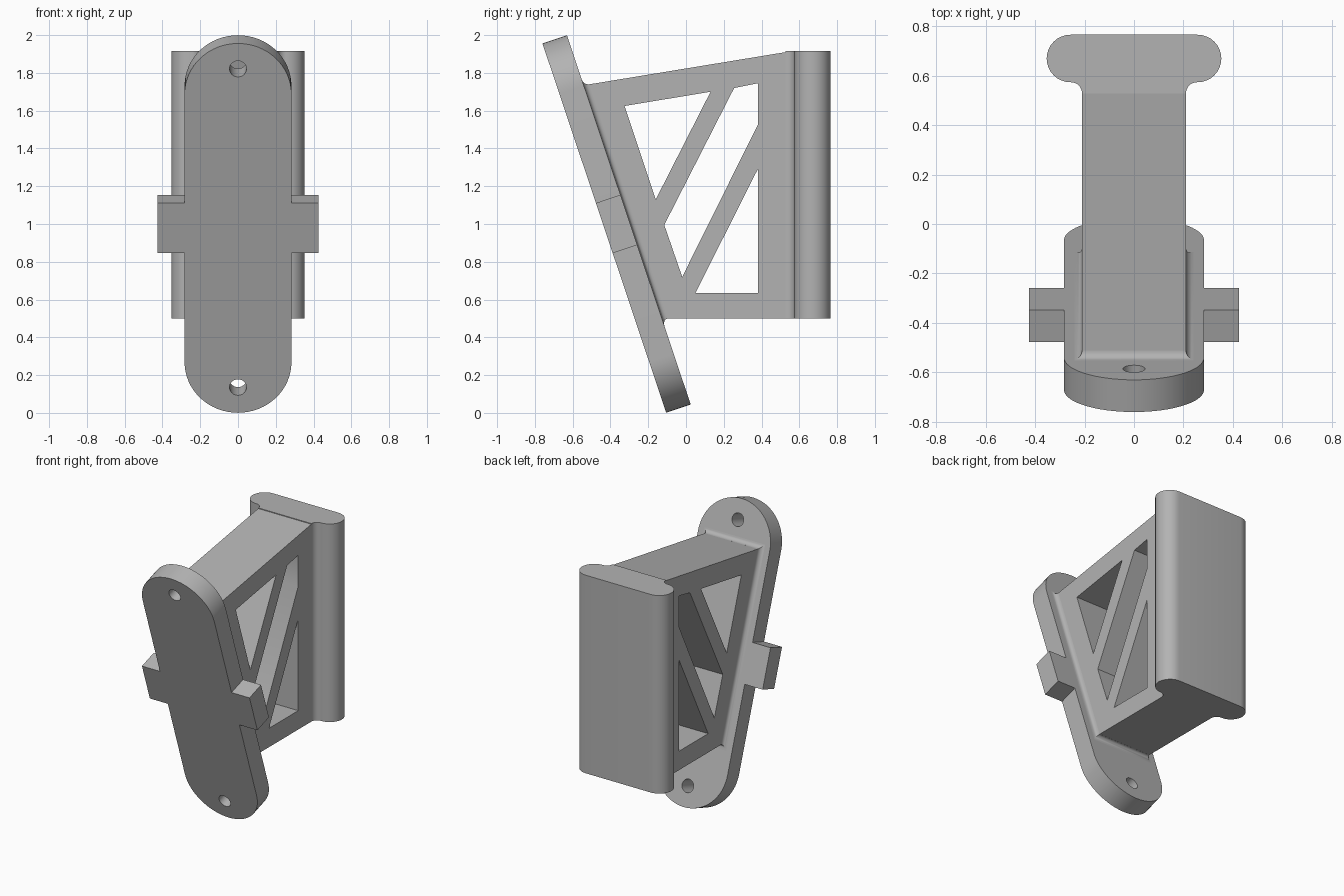
import bpy, bmesh
from math import sin, cos, pi, radians, sqrt
from mathutils import Matrix, Vector

cube = bpy.data.objects.get("Cube")
if cube:
    bpy.data.objects.remove(cube, do_unlink=True)

grey = bpy.data.materials.new("plain grey")
grey.use_nodes = True
COLOUR = (0.45, 0.45, 0.45, 1)
grey.diffuse_color = COLOUR
grey.node_tree.nodes["Principled BSDF"].inputs["Base Color"].default_value = COLOUR


def arc(cx, cy, r, a, b, n=16):
    steps = [radians(a + (b - a) * i / n) for i in range(n + 1)]
    return [(cx + r * cos(t), cy + r * sin(t)) for t in steps]


def mirrored(points):
    return points + [(-x, y) for x, y in reversed(points)]


def frame(x, y, z, origin):
    m = Matrix((x, y, z)).transposed().to_4x4()
    m.translation = origin
    return m


def finish(name, bm, matrix):
    bmesh.ops.remove_doubles(bm, verts=bm.verts, dist=0.0005)
    bmesh.ops.recalc_face_normals(bm, faces=bm.faces)
    mesh = bpy.data.meshes.new(name)
    bm.to_mesh(mesh)
    bm.free()
    mesh.materials.clear()
    mesh.materials.append(grey)
    mesh.shade_smooth()
    mesh.set_sharp_from_angle(angle=radians(30))
    obj = bpy.data.objects.new(name, mesh)
    obj.matrix_world = matrix
    bpy.context.collection.objects.link(obj)


def prism(name, loops, half_depth, matrix):
    """Extrude an outline; further loops become through holes."""
    curve = bpy.data.curves.new(name, 'CURVE')
    curve.dimensions = '2D'
    curve.fill_mode = 'BOTH'
    curve.extrude = half_depth
    for loop in loops:
        spline = curve.splines.new('POLY')
        spline.points.add(len(loop) - 1)
        for p, (x, y) in zip(spline.points, loop):
            p.co = (x, y, 0, 1)
        spline.use_cyclic_u = True
    helper = bpy.data.objects.new(name + " helper", curve)
    bpy.context.collection.objects.link(helper)
    graph = bpy.context.evaluated_depsgraph_get()
    mesh = bpy.data.meshes.new_from_object(helper.evaluated_get(graph))
    bm = bmesh.new()
    bm.from_mesh(mesh)
    bpy.data.objects.remove(helper, do_unlink=True)
    bpy.data.curves.remove(curve)
    bpy.data.meshes.remove(mesh)
    finish(name, bm, matrix)


# Tilted mounting plate: rounded ends, side tabs and two screw holes
up = Vector((0, -0.655, 1.955)).normalized()
side = Vector((1, 0, 0))
plate_frame = frame(side, up, side.cross(up), (0, -0.3675, 1.0))
HALF_LEN, R, HALF_T = 1.031, 0.283, 0.0685
end = HALF_LEN - R
outline = mirrored(arc(0, -end, R, -90, 0)
                   + [(R, -0.14), (0.425, -0.14), (0.425, 0.14), (R, 0.14)]
                   + arc(0, end, R, 0, 90))
hole_y = HALF_LEN - 0.142
holes = [arc(0, y, 0.045, 0, 345, 23) for y in (-hole_y, hole_y)]
prism("mounting_plate", [outline] + holes, HALF_T, plate_frame)

# Web body with truss windows
web = [(-0.16, 0.5), (0.54, 0.5), (0.54, 1.912), (-0.57, 1.73)]
windows = [
    [(-0.325, 1.625), (0.13, 1.70), (-0.16, 1.13)],
    [(0.255, 1.72), (0.38, 1.745), (0.38, 1.525), (-0.02, 0.72), (-0.115, 0.995)],
    [(0.38, 1.29), (0.38, 0.635), (0.05, 0.635)],
]
prism("truss_body", [web] + windows, 0.21,
      frame((0, 1, 0), (0, 0, 1), (1, 0, 0), (0, 0, 0)))

# Rear rail with rounded edges and concave neck
half_rail = arc(0.255, 0.528, 0.045, 180, 90, 8) + arc(0.257, 0.669, 0.096, -90, 90)
prism("rear_rail", [mirrored(half_rail)], 0.7075,
      Matrix.Translation((0, 0, 1.2075)))

# Concave fillet where the body meets the plate
bm = bmesh.new()
FILLET, STEPS = 0.03, 6
rings = []
for i in range(STEPS + 1):
    t = i / STEPS * pi / 2
    h, out = FILLET * (1 - cos(t)), FILLET * (1 - sin(t))
    x, top, low = 0.21 + out, 0.752 - 0.164 * h + out, -0.551 - 0.335 * h - 1.5 * out
    rings.append([bm.verts.new((px, py, -HALF_T - h))
                  for px, py in ((-x, low), (x, low), (x, top), (-x, top))])
for a, b in zip(rings, rings[1:]):
    for i in range(4):
        j = (i + 1) % 4
        bm.faces.new((a[i], a[j], b[j], b[i]))
bm.faces.new(rings[0])
bm.faces.new(rings[-1])
finish("plate_fillet", bm, plate_frame)
